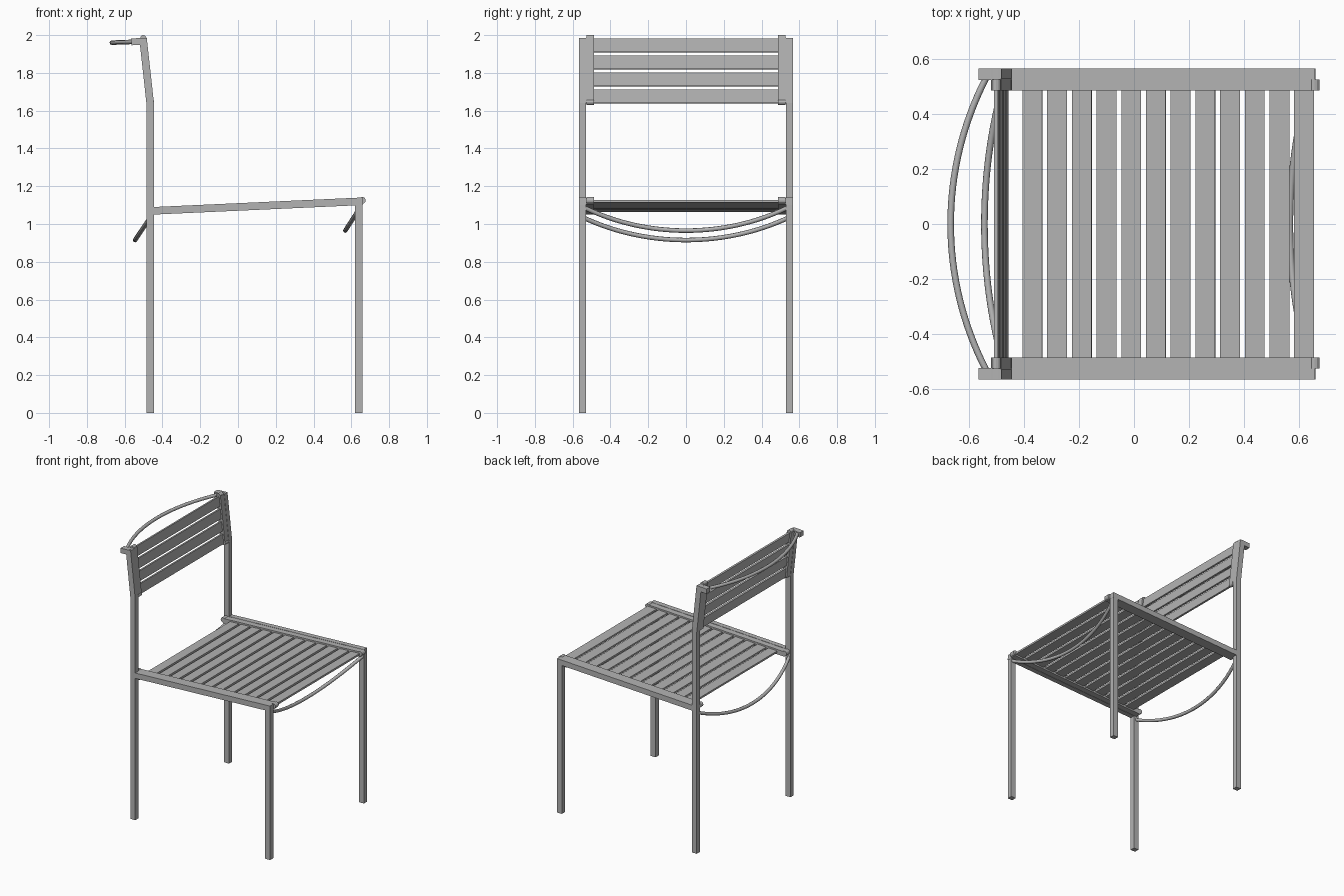
import bpy
import math
from mathutils import Vector

cube = bpy.data.objects.get("Cube")
if cube:
    bpy.data.objects.remove(cube, do_unlink=True)

grey = bpy.data.materials.new("grey_steel")
grey.use_nodes = True
COLOUR = (0.45, 0.45, 0.45, 1)
grey.diffuse_color = COLOUR
grey.node_tree.nodes["Principled BSDF"].inputs["Base Color"].default_value = COLOUR

INNER, MID, OUTER = 0.487, 0.53, 0.567   # side frame widths


def prism(name, profile, y0, y1):
    """Extrude an x-z outline from y0 to y1."""
    n = len(profile)
    verts = [(x, y, z) for y in (y0, y1) for x, z in profile]
    faces = [tuple(range(n)), tuple(range(2 * n - 1, n - 1, -1))]
    faces += [(i, i + n, (i + 1) % n + n, (i + 1) % n) for i in range(n)]
    mesh = bpy.data.meshes.new(name)
    mesh.from_pydata(verts, [], faces)
    mesh.validate()
    mesh.materials.append(grey)
    obj = bpy.data.objects.new(name, mesh)
    bpy.context.collection.objects.link(obj)
    return obj


def bar(name, start, end, thick, y0, y1):
    """Straight bar between two x-z points."""
    a, b = Vector(start), Vector(end)
    d = (b - a).normalized()
    side = Vector((-d.y, d.x)) * thick / 2
    return prism(name, [a - side, b - side, b + side, a + side], y0, y1)


def pair(build, name, *args):
    """Build a part on both sides of the chair."""
    *shape, y0, y1 = args
    build("right_" + name, *shape, -y1, -y0)
    build("left_" + name, *shape, y0, y1)


def pin(name, centre, radius, y0, y1):
    ring = [(centre[0] + radius * math.cos(k * math.pi / 6),
             centre[1] + radius * math.sin(k * math.pi / 6)) for k in range(12)]
    return prism(name, ring, y0, y1)


def hoop(name, end, middle, half):
    """Round rod bent to a circular arc between the two sides."""
    a, m = Vector((end[0], 0, end[1])), Vector((middle[0], 0, middle[1]))
    sag = (m - a).length
    out = (m - a).normalized()
    r = (half ** 2 + sag ** 2) / (2 * sag)
    sweep = math.asin(half / r)
    curve = bpy.data.curves.new(name, "CURVE")
    curve.dimensions = "3D"
    curve.bevel_depth = 0.012
    curve.bevel_resolution = 2
    curve.use_fill_caps = True
    steps = 32
    spline = curve.splines.new("POLY")
    spline.points.add(steps)
    for i, point in enumerate(spline.points):
        t = sweep * (2 * i / steps - 1)
        p = a + out * (r * math.cos(t) - r + sag)
        point.co = (p.x, r * math.sin(t), p.z, 1)
    curve.materials.append(grey)
    obj = bpy.data.objects.new(name, curve)
    bpy.context.collection.objects.link(obj)


def seat_z(x):
    return 1.07 + 0.0455 * (x + 0.445)


def back_x(z):
    return -0.465 - 0.11 * (z - 1.64)


# Legs and bent back posts
pair(prism, "back_post", [(-0.485, 0), (-0.445, 0), (-0.445, 1.64), (-0.483, 1.985),
                          (-0.523, 1.985), (-0.485, 1.64)], MID, OUTER)
pair(prism, "front_leg", [(0.62, 0), (0.66, 0), (0.66, 1.12), (0.62, 1.12)], MID, OUTER)
pair(bar, "post_stub", (-0.565, 1.964), (-0.495, 1.968), 0.036, MID - 0.005, OUTER)

# Seat side rails with inner channels and end pins
rail = [(x, seat_z(x)) for x in (-0.465, 0.66)]
pair(bar, "seat_rail", *rail, 0.04, MID, OUTER)
pair(bar, "seat_channel", *rail, 0.036, INNER, MID)
pair(pin, "seat_front_pin", (0.658, 1.125), 0.018, INNER, MID - 0.003)
pair(pin, "seat_rear_pin", (-0.465, 1.075), 0.018, INNER, MID - 0.003)

# Backrest inner channels and end pins
pair(bar, "back_channel", (back_x(1.64), 1.64), (back_x(1.985), 1.985), 0.036, INNER, MID)
pair(pin, "back_top_pin", (-0.502, 1.984), 0.016, INNER, MID - 0.003)
pair(pin, "back_bottom_pin", (-0.46, 1.646), 0.016, INNER, MID - 0.003)

# Seat slats
for i in range(12):
    x = -0.37 + 0.09 * i
    bar(f"seat_slat_{i + 1}", (x - 0.036, seat_z(x - 0.036)),
        (x + 0.036, seat_z(x + 0.036)), 0.014, -INNER, INNER)

# Backrest slats
for i in range(4):
    z = 1.64 + 0.09 * i
    bar(f"back_slat_{i + 1}", (back_x(z), z), (back_x(z + 0.071), z + 0.071),
        0.014, -INNER, INNER)

# Bent rods: behind the backrest, below the seat rear and below the seat front
hoop("top_hoop", (-0.54, 1.965), (-0.668, 1.96), 0.53)
hoop("rear_hoop", (-0.468, 1.03), (-0.545, 0.915), 0.535)
hoop("front_hoop", (0.645, 1.085), (0.568, 0.965), 0.535)
